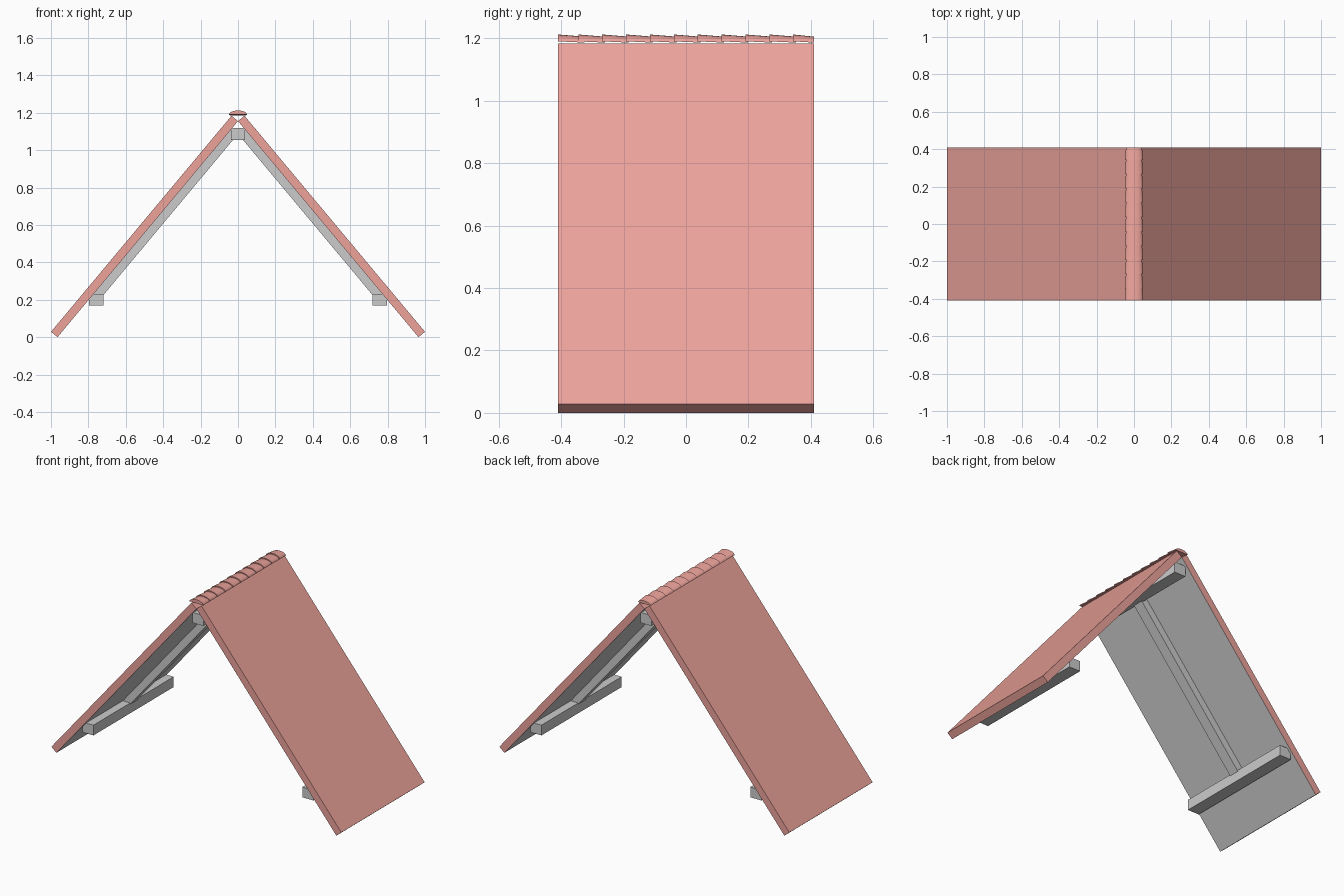
import bpy, bmesh, math
from mathutils import Vector

if "Cube" in bpy.data.objects:
    bpy.data.objects.remove(bpy.data.objects["Cube"])

def material(name, rgb):
    m = bpy.data.materials.new(name)
    m.diffuse_color = (*rgb, 1)
    m.use_nodes = True
    m.node_tree.nodes["Principled BSDF"].inputs["Base Color"].default_value = m.diffuse_color
    return m

pink = material("roof_pink", (0.85, 0.37, 0.33))
grey = material("underside_grey", (0.6, 0.6, 0.6))

def loft(name, ring_a, ring_b, mats=()):
    """Closed solid between two matching rings of points."""
    bm = bmesh.new()
    a = [bm.verts.new(p) for p in ring_a]
    b = [bm.verts.new(p) for p in ring_b]
    bm.faces.new(a)
    bm.faces.new(b[::-1])
    n = len(a)
    for i in range(n):
        j = (i + 1) % n
        bm.faces.new((a[j], a[i], b[i], b[j]))
    bmesh.ops.recalc_face_normals(bm, faces=bm.faces)
    me = bpy.data.meshes.new(name)
    bm.to_mesh(me)
    bm.free()
    for m in mats:
        me.materials.append(m)
    ob = bpy.data.objects.new(name, me)
    bpy.context.collection.objects.link(ob)
    return ob

def extrude(name, profile, half, mats=()):
    return loft(name, [(x, -half, z) for x, z in profile],
                [(x, half, z) for x, z in profile], mats)

# slope line of the roof underside, and its outward normal
low, high = Vector((0.965, 0.0)), Vector((0.0, 1.155))
d = (high - low).normalized()
nrm = Vector((-d.y, d.x))
if nrm.x < 0:
    nrm = -nrm

def slope_point(z, off=0.0):
    """Point at height z on the line shifted by off along the normal."""
    p = low + nrm * off
    return p + d * ((z - p.y) / d.y)

for side, s in (("right", 1), ("left", -1)):
    def flip(pts):
        return [(p[0] * s, p[1]) for p in pts]
    # roof slab with grey underside
    slab = extrude(f"roof_slab_{side}",
                   flip([low, high, high + nrm * 0.045, low + nrm * 0.045]),
                   0.41, (pink, grey))
    for f in slab.data.polygons:
        if f.normal.z < -0.3 and f.normal.x * s < -0.7:
            f.material_index = 1
    # rafter in the middle
    extrude(f"rafter_{side}",
            flip([slope_point(0.21), slope_point(1.115),
                  slope_point(1.06, -0.044), slope_point(0.21, -0.044)]), 0.033)
    # lower purlin
    extrude(f"purlin_{side}",
            flip([(0.72, 0.168), (0.797, 0.168), (0.797, 0.232), (0.72, 0.232)]), 0.395)

# ridge beam
extrude("ridge_beam", [(-0.038, 1.053), (0.038, 1.053), (0.038, 1.118), (-0.038, 1.118)], 0.395)

# overlapping tapered ridge tiles
def tile_ring(y, w, z0, h, n=12):
    return [(w * math.cos(math.pi * i / n), y, z0 + h * math.sin(math.pi * i / n))
            for i in range(n + 1)]

starts = [-0.41] + [-0.345 + 0.0765 * k for k in range(10)]
for i, y in enumerate(starts):
    end = min(y + 0.085, 0.41)
    tile = loft(f"ridge_tile_{i + 1}", tile_ring(y, 0.048, 1.190, 0.022),
                tile_ring(end, 0.043, 1.186, 0.019), (pink,))
    bpy.ops.object.select_all(action='DESELECT')
    tile.select_set(True)
    bpy.context.view_layer.objects.active = tile
    bpy.ops.object.shade_smooth_by_angle(angle=math.radians(35))
